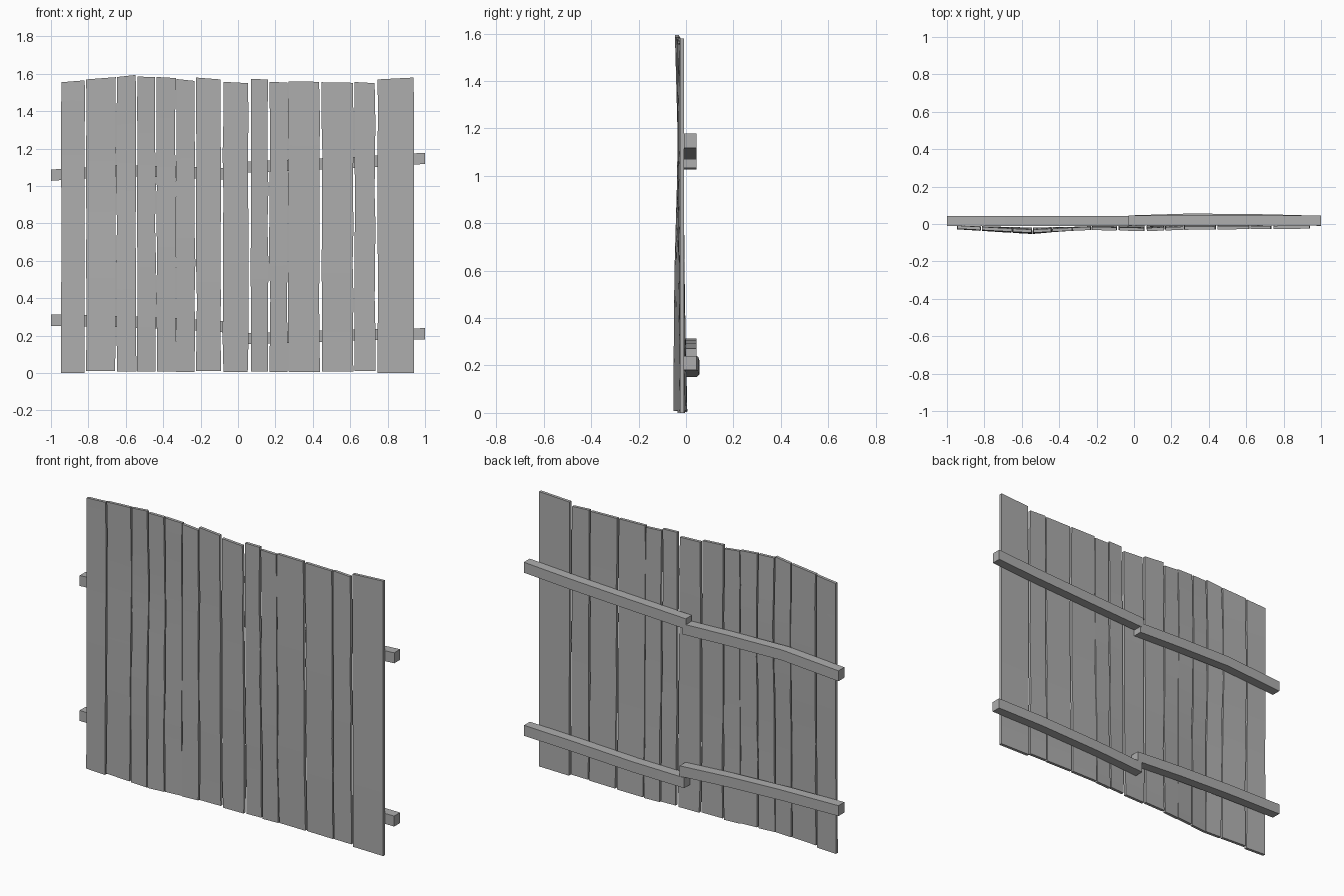
import bpy, bmesh, random
from mathutils import Vector

random.seed(4)
cube = bpy.data.objects.get("Cube")
if cube:
    bpy.data.objects.remove(cube, do_unlink=True)

wood = bpy.data.materials.new("weathered_grey")
wood.use_nodes = True
colour = (0.42, 0.42, 0.42, 1)
wood.diffuse_color = colour
wood.node_tree.nodes["Principled BSDF"].inputs["Base Color"].default_value = colour


def lerp_list(keys, values, k):
    """Piecewise linear lookup."""
    for a, b, va, vb in zip(keys, keys[1:], values, values[1:]):
        if k <= b:
            return va + (vb - va) * max(0, (k - a) / (b - a))
    return values[-1]


def loft(name, rings):
    """Closed solid through a series of four-cornered sections."""
    bm = bmesh.new()
    rows = [[bm.verts.new(p) for p in ring] for ring in rings]
    for lower, upper in zip(rows, rows[1:]):
        for i in range(4):
            j = (i + 1) % 4
            bm.faces.new((lower[i], lower[j], upper[j], upper[i]))
    bm.faces.new(rows[0][::-1])
    bm.faces.new(rows[-1])
    bmesh.ops.recalc_face_normals(bm, faces=bm.faces)
    mesh = bpy.data.meshes.new(name)
    bm.to_mesh(mesh)
    bm.free()
    mesh.materials.append(wood)
    obj = bpy.data.objects.new(name, mesh)
    bpy.context.collection.objects.link(obj)
    bpy.ops.object.select_all(action='DESELECT')
    obj.select_set(True)
    bpy.context.view_layer.objects.active = obj
    bpy.ops.object.shade_smooth_by_angle(angle=0.5)
    return obj


# Gentle warp of the board face: depth by position across, at four heights
ACROSS = [-0.95, -0.55, -0.25, 0.07, 0.3, 0.94]
HEIGHTS = [0, 0.35, 0.7, 1]
WARP = [[-0.028, -0.054, -0.028, -0.022, -0.010, -0.025],
        [-0.026, -0.050, -0.032, -0.030, -0.022, -0.025],
        [-0.025, -0.034, -0.030, -0.033, -0.028, -0.025],
        [-0.025, -0.047, -0.032, -0.038, -0.030, -0.025]]


def face_depth(x, t):
    return lerp_list(HEIGHTS, [lerp_list(ACROSS, row, x) for row in WARP], t)


# Planks: left edge, right edge, top height at each edge
PLANKS = [(-0.945, -0.82, 1.555, 1.565), (-0.811, -0.656, 1.57, 1.582),
          (-0.649, -0.545, 1.583, 1.594), (-0.538, -0.441, 1.585, 1.583),
          (-0.435, -0.334, 1.583, 1.577), (-0.328, -0.231, 1.572, 1.562),
          (-0.223, -0.092, 1.58, 1.57), (-0.08, 0.054, 1.557, 1.55),
          (0.068, 0.16, 1.572, 1.57), (0.17, 0.263, 1.557, 1.553),
          (0.269, 0.436, 1.56, 1.557), (0.449, 0.615, 1.555, 1.552),
          (0.624, 0.733, 1.556, 1.55), (0.747, 0.94, 1.57, 1.58)]
THICK = 0.017
STEPS = 8
for n, (x0, x1, z0, z1) in enumerate(PLANKS):
    end = n in (0, len(PLANKS) - 1)
    base = 0 if end else 0.008 + random.uniform(-0.004, 0.004)
    rings = []
    for s in range(STEPS + 1):
        t = s / STEPS
        wobble = 0.001 if end else 0.003
        a = x0 + random.uniform(-wobble, wobble)
        b = x1 + random.uniform(-wobble, wobble)
        ya, yb = face_depth(a, t), face_depth(b, t)
        za, zb = base + (z0 - base) * t, base + (z1 - base) * t
        rings.append([Vector((a, ya, za)), Vector((b, yb, zb)),
                      Vector((b, yb + THICK, zb)), Vector((a, ya + THICK, za))])
    loft(f"plank_{n + 1}", rings)


# Rails on the back: points of (across, depth of the back face, underside height)
def rail(name, points, size=0.06, deep=0.054):
    loft(name, [[Vector((x, y - deep, z)), Vector((x, y, z)),
                 Vector((x, y, z + size)), Vector((x, y - deep, z + size))]
                for x, y, z in points])


rail("upper_rail_right", [(-1, 0.044, 1.028), (-0.64, 0.044, 1.052),
                          (-0.3, 0.044, 1.044), (-0.01, 0.044, 1.033)])
rail("upper_rail_left", [(-0.03, 0.045, 1.068), (0.35, 0.045, 1.084),
                         (0.7, 0.045, 1.1), (1, 0.045, 1.118)])
rail("lower_rail_right", [(-1, 0.044, 0.253), (-0.64, 0.044, 0.246),
                          (-0.3, 0.044, 0.232), (0.01, 0.044, 0.212)])
rail("lower_rail_left", [(-0.02, 0.046, 0.152), (0.3, 0.056, 0.162),
                         (0.7, 0.052, 0.176), (1, 0.044, 0.18)])
